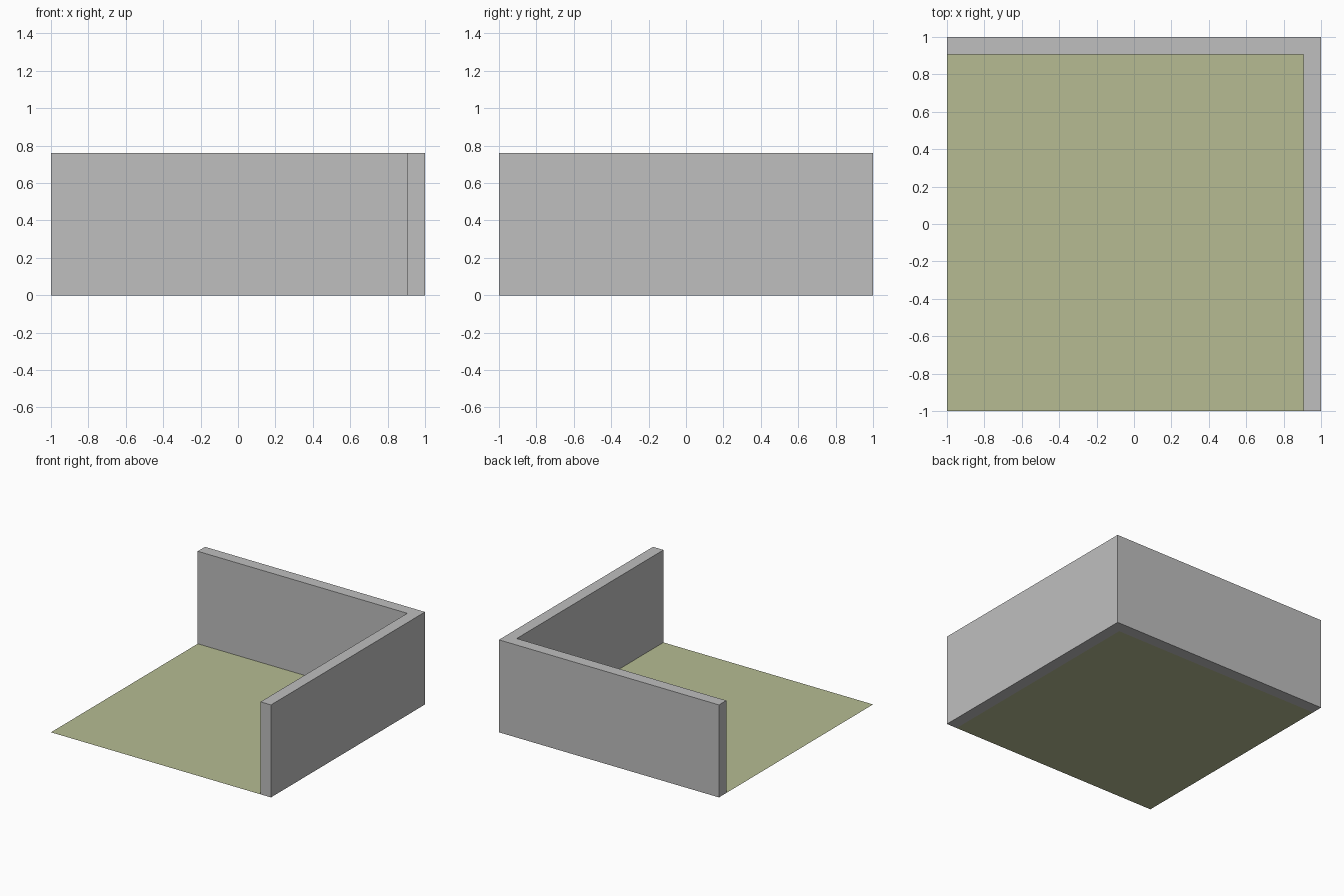
import bpy
import bmesh

cube = bpy.data.objects.get("Cube")
if cube:
    bpy.data.objects.remove(cube, do_unlink=True)

HALF = 1.0      # half the footprint
INNER = 0.905   # inner face of the walls
HEIGHT = 0.76


def make_material(name, rgb):
    mat = bpy.data.materials.new(name)
    mat.use_nodes = True
    color = (*rgb, 1.0)
    mat.diffuse_color = color
    bsdf = next(n for n in mat.node_tree.nodes if n.type == "BSDF_PRINCIPLED")
    bsdf.inputs["Base Color"].default_value = color
    return mat


def make_slab(name, outline, height, mat):
    """Flat outline on the ground, raised to a solid when height is given."""
    bm = bmesh.new()
    base = bm.faces.new([bm.verts.new((x, y, 0)) for x, y in outline])
    if height:
        raised = bmesh.ops.extrude_face_region(bm, geom=[base], use_keep_orig=True)
        top = [v for v in raised["geom"] if isinstance(v, bmesh.types.BMVert)]
        bmesh.ops.translate(bm, verts=top, vec=(0, 0, height))
        bmesh.ops.recalc_face_normals(bm, faces=bm.faces)
    mesh = bpy.data.meshes.new(name)
    bm.to_mesh(mesh)
    bm.free()
    mesh.materials.append(mat)
    obj = bpy.data.objects.new(name, mesh)
    bpy.context.collection.objects.link(obj)
    return obj


wall_grey = make_material("wall grey", (0.52, 0.52, 0.52))
floor_green = make_material("floor olive green", (0.465, 0.5, 0.29))

# L-shaped corner wall along the back and the left side
make_slab("corner_wall", [(-HALF, HALF), (-HALF, INNER), (INNER, INNER),
                          (INNER, -HALF), (HALF, -HALF), (HALF, HALF)],
          HEIGHT, wall_grey)

# Thin floor sheet that meets the inner wall faces
make_slab("floor", [(-HALF, -HALF), (INNER, -HALF), (INNER, INNER), (-HALF, INNER)],
          0, floor_green)
